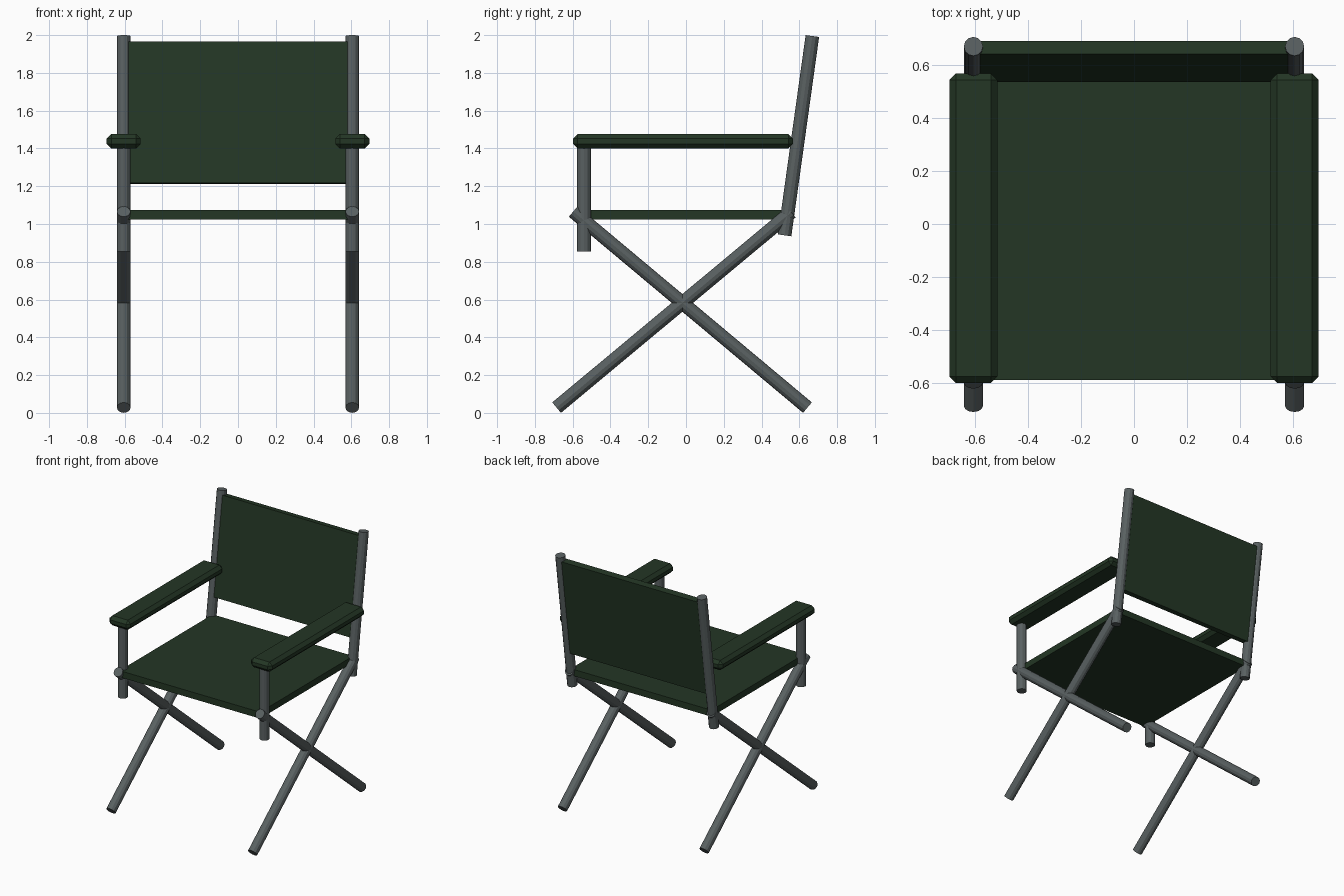
import bpy, bmesh, math
from mathutils import Vector, Matrix

if "Cube" in bpy.data.objects:
    bpy.data.objects.remove(bpy.data.objects["Cube"])


def material(name, rgb):
    m = bpy.data.materials.new(name)
    m.diffuse_color = (*rgb, 1)
    m.use_nodes = True
    m.node_tree.nodes["Principled BSDF"].inputs["Base Color"].default_value = m.diffuse_color
    return m


GREEN = material("dark green canvas", (0.017, 0.037, 0.018))
STEEL = material("grey metal", (0.100, 0.118, 0.120))

X = 0.605   # side frame offset
R = 0.036   # tube radius


def finish(name, bm, mat):
    me = bpy.data.meshes.new(name)
    bm.to_mesh(me)
    bm.free()
    me.materials.append(mat)
    ob = bpy.data.objects.new(name, me)
    bpy.context.collection.objects.link(ob)
    return ob


def tube(name, a, b, sides=12):
    a, b = Vector(a), Vector(b)
    d = b - a
    bm = bmesh.new()
    rot = d.to_track_quat('Z', 'X').to_matrix().to_4x4()
    bmesh.ops.create_cone(bm, cap_ends=True, segments=sides, radius1=R, radius2=R,
                          depth=d.length, matrix=Matrix.Translation((a + b) / 2) @ rot)
    return finish(name, bm, STEEL)


def box(name, centre, size, tilt=0, bevel=0):
    bm = bmesh.new()
    bmesh.ops.create_cube(bm, size=1, matrix=Matrix.Diagonal((*size, 1)))
    if bevel:
        bmesh.ops.bevel(bm, geom=bm.edges[:], offset=bevel, segments=1, affect='EDGES')
    bm.transform(Matrix.Translation(centre) @ Matrix.Rotation(tilt, 4, 'X'))
    return finish(name, bm, GREEN)


# Side frames: crossed legs, front post, leaning back post, armrest
BACK_LOW, BACK_TOP = Vector((0, 0.522, 0.94)), Vector((0, 0.669, 1.995))
for side, s in (("left", -1), ("right", 1)):
    x = s * X
    tube(f"{side}_leg_rising_back", (x, -0.685, 0.028), (x, 0.557, 1.062))
    tube(f"{side}_leg_rising_front", (x, -0.597, 1.066), (x, 0.643, 0.028))
    tube(f"{side}_front_post", (x, -0.54, 0.855), (x, -0.54, 1.42))
    tube(f"{side}_back_post", BACK_LOW + Vector((x, 0, 0)), BACK_TOP + Vector((x, 0, 0)))
    box(f"{side}_armrest", (x, -0.016, 1.438), (0.18, 1.165, 0.075), bevel=0.024)

# Canvas seat
box("seat", (0, -0.02, 1.05), (1.2, 1.135, 0.05))

# Canvas backrest, leaning with the back posts
lean = BACK_TOP - BACK_LOW
t = (1.588 - BACK_LOW.z) / lean.z
box("backrest", BACK_LOW + lean * t, (1.2, 0.05, 0.755), tilt=-math.atan2(lean.y, lean.z))
